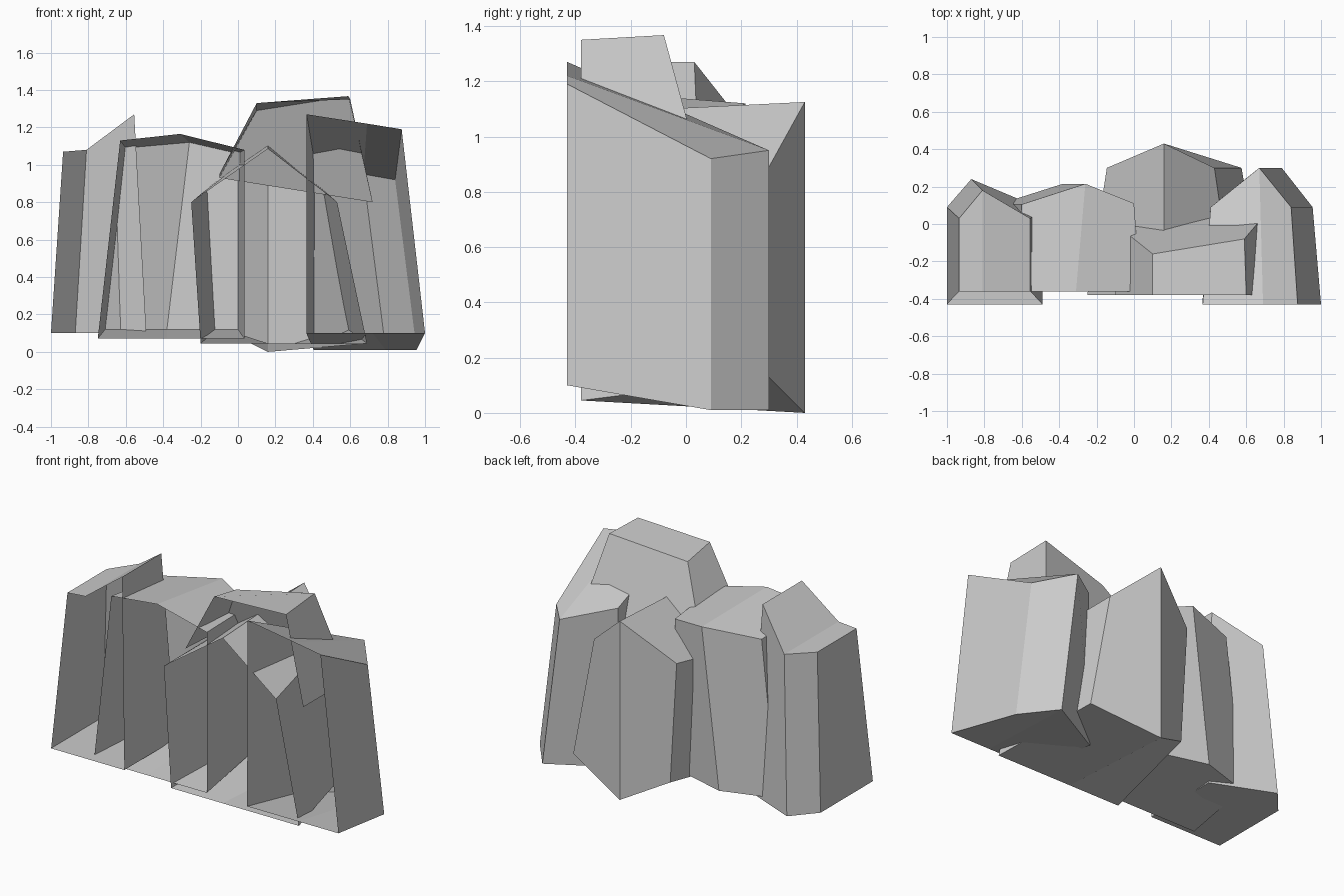
import bpy


def build(name, verts, faces):
    mesh = bpy.data.meshes.new(name)
    mesh.from_pydata(verts, [], faces)
    mesh.update()
    obj = bpy.data.objects.new(name, mesh)
    bpy.context.collection.objects.link(obj)
    return obj


def rock(name, bottom, top, mid_bottom, mid_top):
    """Faceted rock shell, open at the front.
    Outlines run front-left, back-left, back-middle, back-right, front-right;
    the front-middle points carry the fold in floor and roof."""
    verts = bottom + [mid_bottom] + top + [mid_top]
    walls = [(i, i + 6, i + 7, i + 1) for i in range(4)]
    roof = [(6, 11, 8, 7), (11, 10, 9, 8)]
    floor = [(1, 2, 5, 0), (2, 3, 4, 5)]
    return build(name, verts, walls + roof + floor)


# left rock, roof rising towards the centre
rock("left_rock",
     [(-1, -.43, .1), (-1, .09, .1), (-.87, .24, .1), (-.49, .08, .1), (-.49, -.43, .1)],
     [(-.935, -.36, 1.07), (-.935, .03, 1.07), (-.81, .18, 1.08), (-.555, .03, 1.27), (-.555, -.36, 1.27)],
     (-.87, -.43, .1), (-.81, -.36, 1.08))

# broad rock left of centre
rock("mid_left_rock",
     [(-.75, -.36, .07), (-.71, .11, .12), (-.38, .215, .12), (0, .11, .12), (.035, -.36, .07)],
     [(-.63, -.36, 1.13), (-.6, .105, 1.09), (-.26, .215, 1.12), (0, .11, 1.06), (.035, -.36, 1.08)],
     (-.38, -.36, .07), (-.31, -.36, 1.165))

# gabled rock at the back of the centre
rock("centre_rock",
     [(-.2, -.38, .045), (-.1, .3, .13), (.16, .43, 0), (.575, .3, .13), (.69, -.38, .045)],
     [(-.25, -.38, .8), (-.145, .3, .89), (.16, .43, 1.125), (.43, .3, .89), (.53, -.38, .8)],
     (.16, -.38, .045), (.16, -.38, 1.085))

# right rock, roof falling to the back
rock("right_rock",
     [(.365, -.43, .1), (.405, .09, .01), (.79, .3, .01), (.955, .09, .01), (1, -.43, .1)],
     [(.367, -.43, 1.27), (.41, .09, 1.01), (.67, .3, .95), (.84, .09, .92), (.875, -.43, 1.19)],
     (.72, -.43, .1), (.69, -.43, 1.22))

# flared boulder capping the centre, open at front and underneath
build("cap_rock",
      [(-.1, -.38, .95), (-.1, 0, .93), (.72, .075, .8), (.72, -.38, .8),
       (.1, -.38, 1.33), (.1, -.16, 1.29), (.59, -.08, 1.367), (.6, -.38, 1.35)],
      [(0, 4, 5, 1), (1, 5, 6, 2), (2, 6, 7, 3), (4, 7, 6, 5)])
